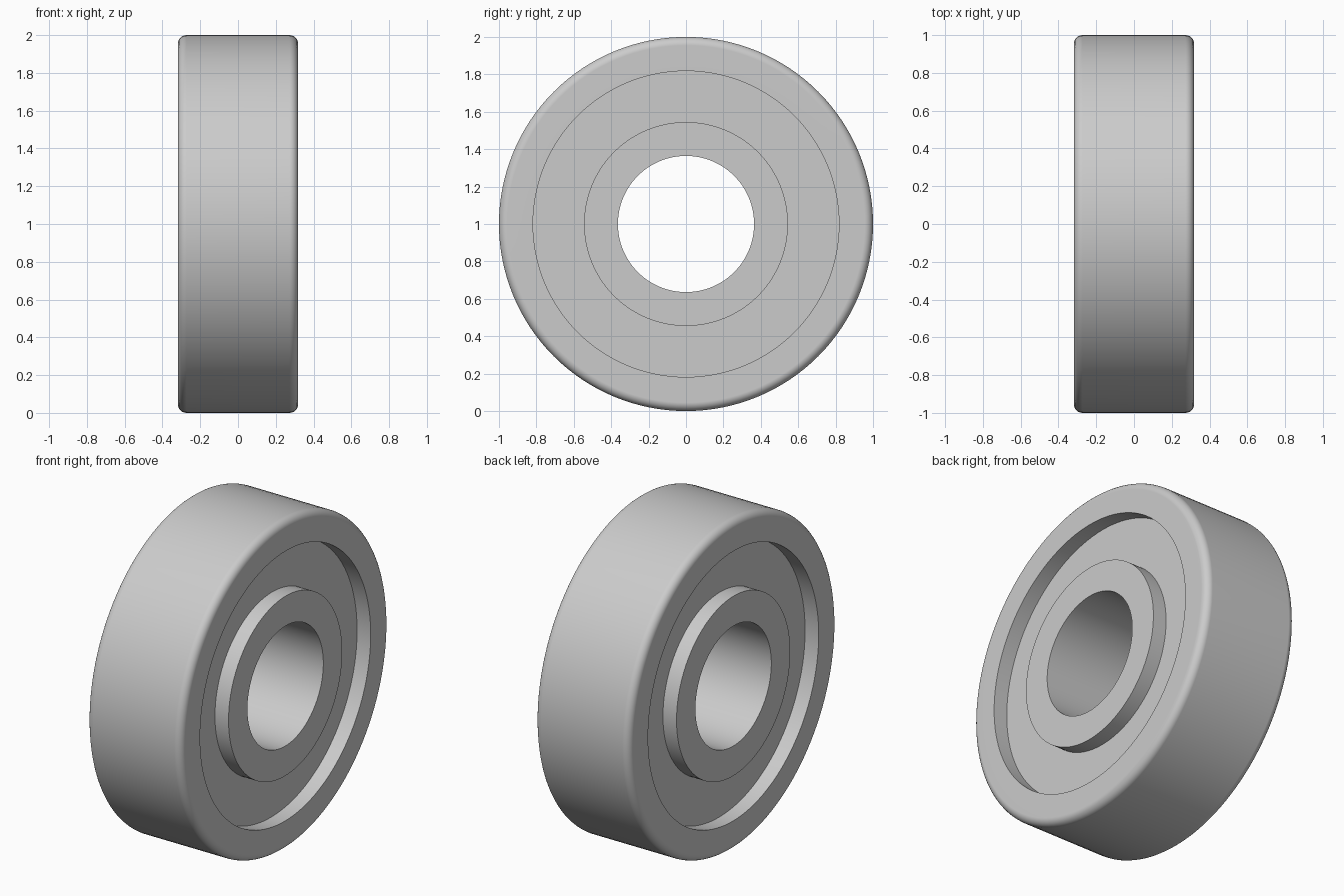
import bpy, bmesh, math
from mathutils import Vector, Matrix

cube = bpy.data.objects.get("Cube")
if cube:
    bpy.data.objects.remove(cube, do_unlink=True)

SEGMENTS = 128
OUTER_R, RACE_R, HUB_R, BORE_R = 1.0, 0.818, 0.545, 0.364
HALF_WIDTH, SHIELD_HALF, FILLET = 0.318, 0.227, 0.045

steel = bpy.data.materials.new("light grey steel")
steel.use_nodes = True
GREY = (0.6, 0.6, 0.6, 1.0)
steel.diffuse_color = GREY
steel.node_tree.nodes["Principled BSDF"].inputs["Base Color"].default_value = GREY


def ring_profile(inner, outer, half, fillet=0.0, steps=6):
    """Closed (x, radius) section, with optional rounded outer corners."""
    points = [(half, inner), (-half, inner)]
    if not fillet:
        return points + [(-half, outer), (half, outer)]
    for side, start in ((-1, math.pi), (1, math.pi / 2)):
        for i in range(steps + 1):
            a = start - i * math.pi / 2 / steps
            points.append((side * (half - fillet) + fillet * math.cos(a),
                           outer - fillet + fillet * math.sin(a)))
    return points


def lathe(name, profile):
    """Revolve a section about the horizontal x axle."""
    bm = bmesh.new()
    rings = []
    for s in range(SEGMENTS):
        turn = Matrix.Rotation(2 * math.pi * s / SEGMENTS, 3, 'X')
        rings.append([bm.verts.new(turn @ Vector((x, 0, r))) for x, r in profile])
    count = len(profile)
    for s in range(SEGMENTS):
        a, b = rings[s], rings[(s + 1) % SEGMENTS]
        for i in range(count):
            j = (i + 1) % count
            bm.faces.new((a[i], a[j], b[j], b[i]))
    bmesh.ops.recalc_face_normals(bm, faces=bm.faces)
    mesh = bpy.data.meshes.new(name)
    bm.to_mesh(mesh)
    bm.free()
    mesh.materials.append(steel)
    obj = bpy.data.objects.new(name, mesh)
    obj.location.z = OUTER_R
    bpy.context.collection.objects.link(obj)
    bpy.ops.object.select_all(action='DESELECT')
    obj.select_set(True)
    bpy.context.view_layer.objects.active = obj
    bpy.ops.object.shade_smooth_by_angle(angle=math.radians(30))
    # Keep the broad end faces evenly flat beside the fillets
    weighted = obj.modifiers.new("flat end faces", 'WEIGHTED_NORMAL')
    weighted.keep_sharp = True
    return obj


# Outer race with rounded rim, inner race with bore, recessed shield between
lathe("outer_race", ring_profile(RACE_R, OUTER_R, HALF_WIDTH, FILLET))
lathe("inner_race", ring_profile(BORE_R, HUB_R, HALF_WIDTH))
lathe("shield", ring_profile(HUB_R, RACE_R, SHIELD_HALF))
